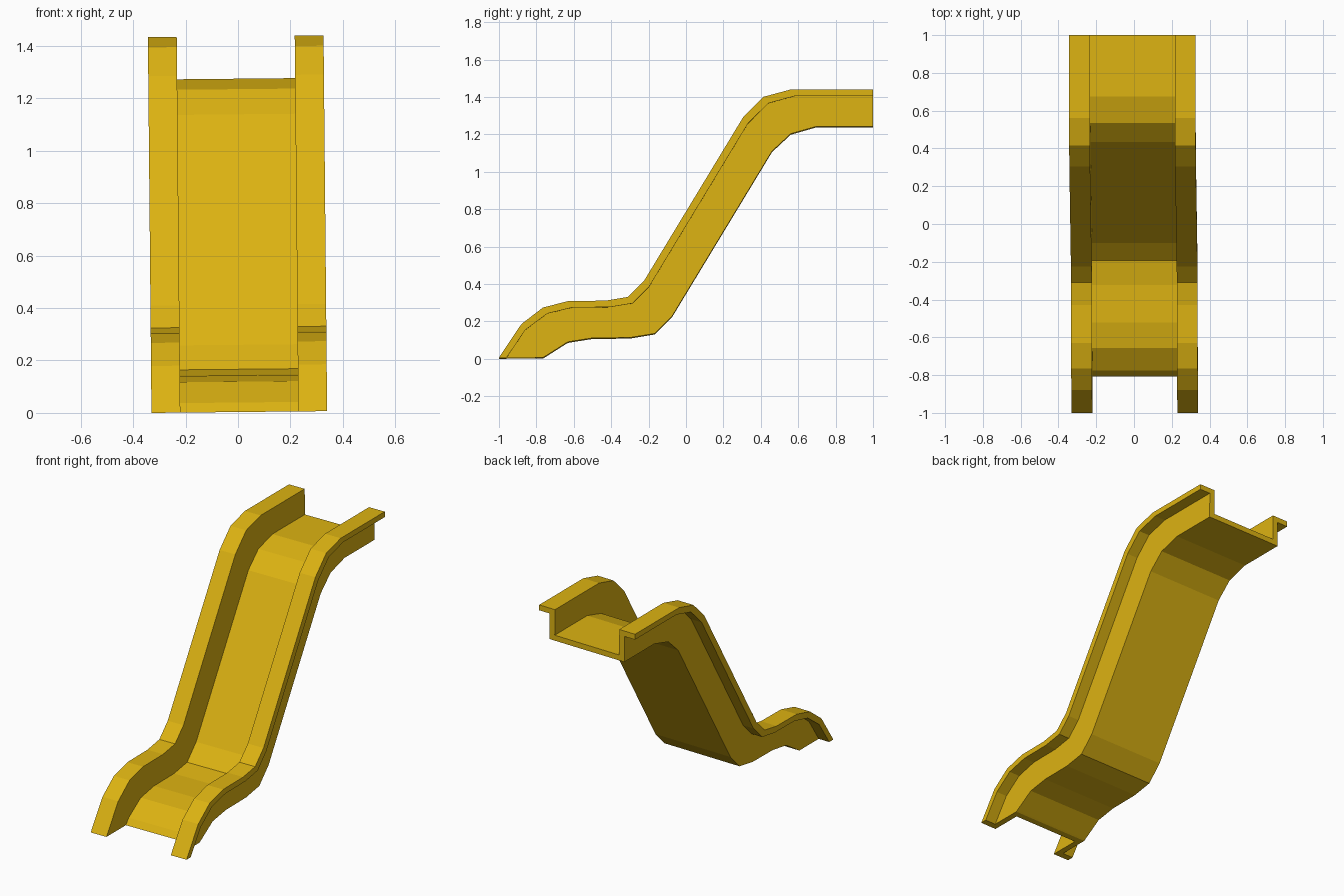
import bpy, bmesh

if "Cube" in bpy.data.objects:
    bpy.data.objects.remove(bpy.data.objects["Cube"])

yellow = bpy.data.materials.new("slide yellow")
yellow.diffuse_color = (0.72, 0.45, 0.006, 1)
yellow.use_nodes = True
yellow.node_tree.nodes["Principled BSDF"].inputs["Base Color"].default_value = yellow.diffuse_color

# Side profile: rail top line and chute underside line as (y, z)
rail_top = [(-1, .006), (-.88, .185), (-.765, .273), (-.63, .308), (-.43, .31), (-.31, .33),
            (-.225, .415), (.305, 1.29), (.415, 1.4), (.56, 1.439), (1, 1.439)]
underside = [(-.765, .006), (-.755, .012), (-.632, .09), (-.5, .111), (-.3, .113), (-.167, .135),
             (-.073, .23), (.46, 1.11), (.56, 1.203), (.7, 1.243), (1, 1.243)]

# Channel cross-section, right half as (x, depth from rail top to underside), then mirrored
RAIL, FLOOR = .175, .825
half = [(.225, FLOOR), (.225, 0), (.335, 0), (.335, RAIL), (.262, RAIL), (.262, 1)]
section = half + [(-x, t) for x, t in reversed(half)]


def point(x, t, top, low):
    """Point across the section, with the model's slight sideways lean."""
    y = top[0] + (low[0] - top[0]) * t
    z = top[1] + (low[1] - top[1]) * t
    return (x + .005 - .0095 * z, y, z + .01 * (x - .335) + .0007)


# Sweep the channel down the profile
bm = bmesh.new()
rings = [[bm.verts.new(point(x, t, a, b)) for x, t in section]
         for a, b in zip(rail_top, underside)]
n = len(section)
for r, s in zip(rings, rings[1:]):
    for i in range(n):
        j = (i + 1) % n
        bm.faces.new((r[i], r[j], s[j], s[i]))

# End caps: two rails, two walls and the floor join at the section corners
bm.faces.new(rings[0])
bm.faces.new(rings[-1])
bmesh.ops.recalc_face_normals(bm, faces=bm.faces)

mesh = bpy.data.meshes.new("slide_chute")
bm.to_mesh(mesh)
bm.free()
mesh.materials.append(yellow)
bpy.context.collection.objects.link(bpy.data.objects.new("slide_chute", mesh))
